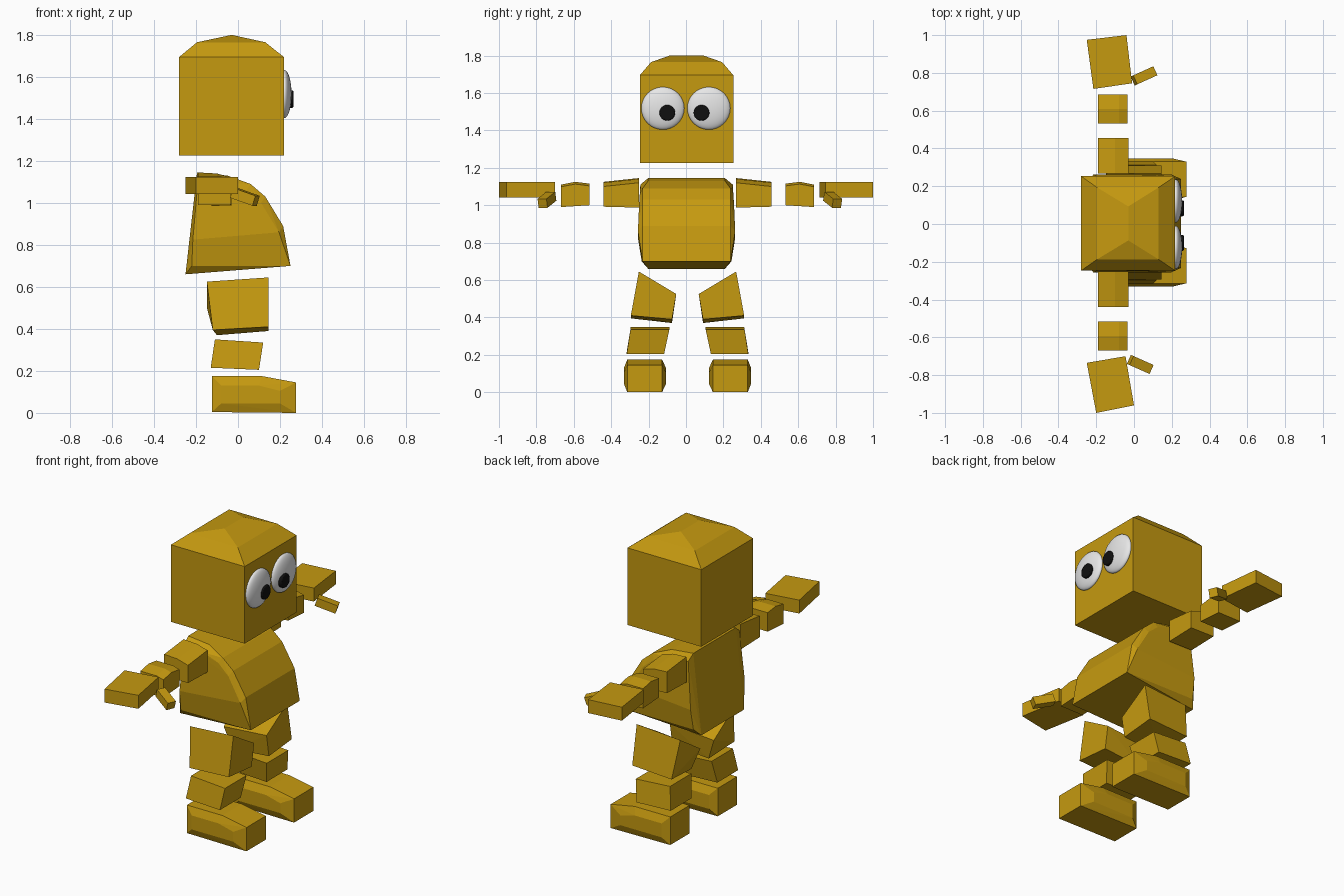
import bpy, bmesh, math
from mathutils import Vector

if "Cube" in bpy.data.objects:
    bpy.data.objects.remove(bpy.data.objects["Cube"])


def material(name, rgb):
    m = bpy.data.materials.new(name)
    m.diffuse_color = (*rgb, 1)
    m.use_nodes = True
    m.node_tree.nodes["Principled BSDF"].inputs["Base Color"].default_value = m.diffuse_color
    return m


OCHRE = material("ochre", (0.56, 0.32, 0.005))
WHITE = material("eye white", (0.80, 0.80, 0.80))
BLACK = material("pupil black", (0.005, 0.005, 0.005))
MID = 0.008  # centre plane of the limbs


def hull(name, points, mat=OCHRE):
    """Flat-faced convex block around corner points."""
    bm = bmesh.new()
    for p in points:
        bm.verts.new(p)
    res = bmesh.ops.convex_hull(bm, input=bm.verts)
    junk = {g for g in res["geom_interior"] + res["geom_unused"]
            if isinstance(g, bmesh.types.BMVert)}
    bmesh.ops.delete(bm, geom=list(junk), context='VERTS')
    bmesh.ops.dissolve_limit(bm, angle_limit=math.radians(1), verts=bm.verts, edges=bm.edges)
    bmesh.ops.recalc_face_normals(bm, faces=bm.faces)
    me = bpy.data.meshes.new(name)
    bm.to_mesh(me)
    bm.free()
    me.materials.append(mat)
    ob = bpy.data.objects.new(name, me)
    bpy.context.collection.objects.link(ob)
    return ob


def pair(name, points):
    """Left and right copies; y is measured outward from the centre plane."""
    for side, s in (("left", 1), ("right", -1)):
        hull(f"{side}_{name}", [(x, MID + s * y, z) for x, y, z in points])


def rect(x0, x1, y, z):
    return [(x, sy * y, z) for x in (x0, x1) for sy in (-1, 1)]


# Head: box with a hipped crown
hull("head", [(x, y + 0.003, z) for x, y, z in
              rect(-0.28, 0.218, 0.25, 1.225) + rect(-0.28, 0.218, 0.25, 1.695)
              + rect(-0.195, 0.13, 0.19, 1.765) + rect(-0.03, -0.03, 0.09, 1.80)])

# Torso: wide inner side profile, narrower outer profile gives the bevelled rim
rim = [(-0.25, 0.66), (0.25, 0.70), (0.215, 0.89), (0.13, 1.03),
       (0.06, 1.09), (-0.05, 1.13), (-0.195, 1.145)]
side = [(-0.22, 0.70, 0.24), (0.225, 0.735, 0.24), (0.195, 0.86, 0.26),
        (-0.215, 0.825, 0.26), (0.11, 1.00, 0.254), (0.04, 1.06, 0.25),
        (-0.06, 1.095, 0.247), (-0.19, 1.11, 0.247)]
torso = []
for s in (-1, 1):
    torso += [(x, 0.003 + s * (0.205 if z < 0.68 or z > 1.1 else 0.235), z) for x, z in rim]
    torso += [(x, 0.003 + s * w, z) for x, z, w in side]
hull("torso", torso)

# Arms: two tapered segments with a sloping top
pair("upper_arm", [(x, y, z + d) for y, d, b in ((0.26, 0.005, 0), (0.448, -0.015, 0.025))
                   for x, z in ((-0.19, 0.985 + b), (-0.03, 0.982 + b), (-0.03, 1.115),
                                (-0.10, 1.135), (-0.19, 1.14))])
pair("forearm", [(x, y, z) for y, b, t in ((0.523, 1.0, 1.115), (0.60, 0.995, 1.125),
                                           (0.677, 0.99, 1.11))
                 for x, z in ((-0.19, b), (-0.035, b), (-0.035, t - 0.012),
                              (-0.08, t), (-0.19, t))])

# Hands: flat slabs turned slightly about the vertical
for name, corners in (
        ("left_hand", [(-0.25, 0.975), (-0.04, 1.0), (-0.01, 0.745), (-0.215, 0.715)]),
        ("right_hand", [(-0.20, -1.0), (0.0, -0.96), (-0.045, -0.70), (-0.25, -0.735)])):
    hull(name, [(x, y, z) for x, y in corners for z in (1.042, 1.124)])

# Thumbs: short bars sloping forward and down
for name, a, b in (("left_thumb", (0.0, 0.76, 1.048), (0.106, 0.808, 1.01)),
                   ("right_thumb", (-0.02, -0.72, 1.048), (0.086, -0.767, 1.01))):
    a, b = Vector(a), Vector(b)
    along = (b - a).normalized()
    across = along.cross(Vector((0, 0, 1))).normalized()
    up = across.cross(along)
    hull(name, [p + across * i * 0.026 + up * j * 0.025
                for p in (a, b) for i in (-1, 1) for j in (-1, 1)])

# Legs: slanted thighs and sheared shins
pair("thigh", [(-0.148, 0.258, 0.625), (0.145, 0.26, 0.645),
               (-0.12, 0.303, 0.395), (0.145, 0.303, 0.41),
               (-0.148, 0.065, 0.50), (0.145, 0.06, 0.525),
               (-0.10, 0.083, 0.37), (0.145, 0.083, 0.39)])
pair("shin", [(x, y, z) for x, z, i, o in ((-0.11, 0.35, 0.097, 0.303), (0.12, 0.335, 0.097, 0.305),
                                          (0.10, 0.205, 0.125, 0.325), (-0.13, 0.215, 0.125, 0.325))
              for y in (i, o)])

# Feet: sloping toe, bulged flanks
foot = [(x, y, z) for x, z in ((-0.125, 0.004), (-0.125, 0.175), (0.115, 0.175),
                              (0.277, 0.145), (0.277, 0.0)) for y in (0.136, 0.322)]
foot += [(x, y, z) for x, z in ((-0.08, 0.045), (-0.08, 0.13), (0.10, 0.13),
                               (0.20, 0.105), (0.20, 0.045)) for y in (0.115, 0.34)]
pair("foot", foot)


def smooth(ob, name, mat):
    ob.name = name
    ob.data.materials.append(mat)
    bpy.ops.object.shade_smooth_by_angle(angle=math.radians(40))


# Eyes: flattened balls with raised round pupils
for label, eye_y, pupil_y in (("left", 0.122, 0.083), ("right", -0.124, -0.10)):
    bpy.ops.mesh.primitive_uv_sphere_add(segments=32, ring_count=16, radius=1,
                                         location=(0.221, eye_y, 1.518))
    eye = bpy.context.object
    eye.scale = (0.034, 0.115, 0.114)
    smooth(eye, label + "_eye", WHITE)
    bpy.ops.mesh.primitive_cylinder_add(vertices=24, radius=0.042, depth=0.03,
                                        location=(0.249, pupil_y, 1.494),
                                        rotation=(0, math.pi / 2, 0))
    pupil = bpy.context.object
    bev = pupil.modifiers.new("rounded rim", 'BEVEL')
    bev.width, bev.segments = 0.006, 2
    smooth(pupil, label + "_pupil", BLACK)
